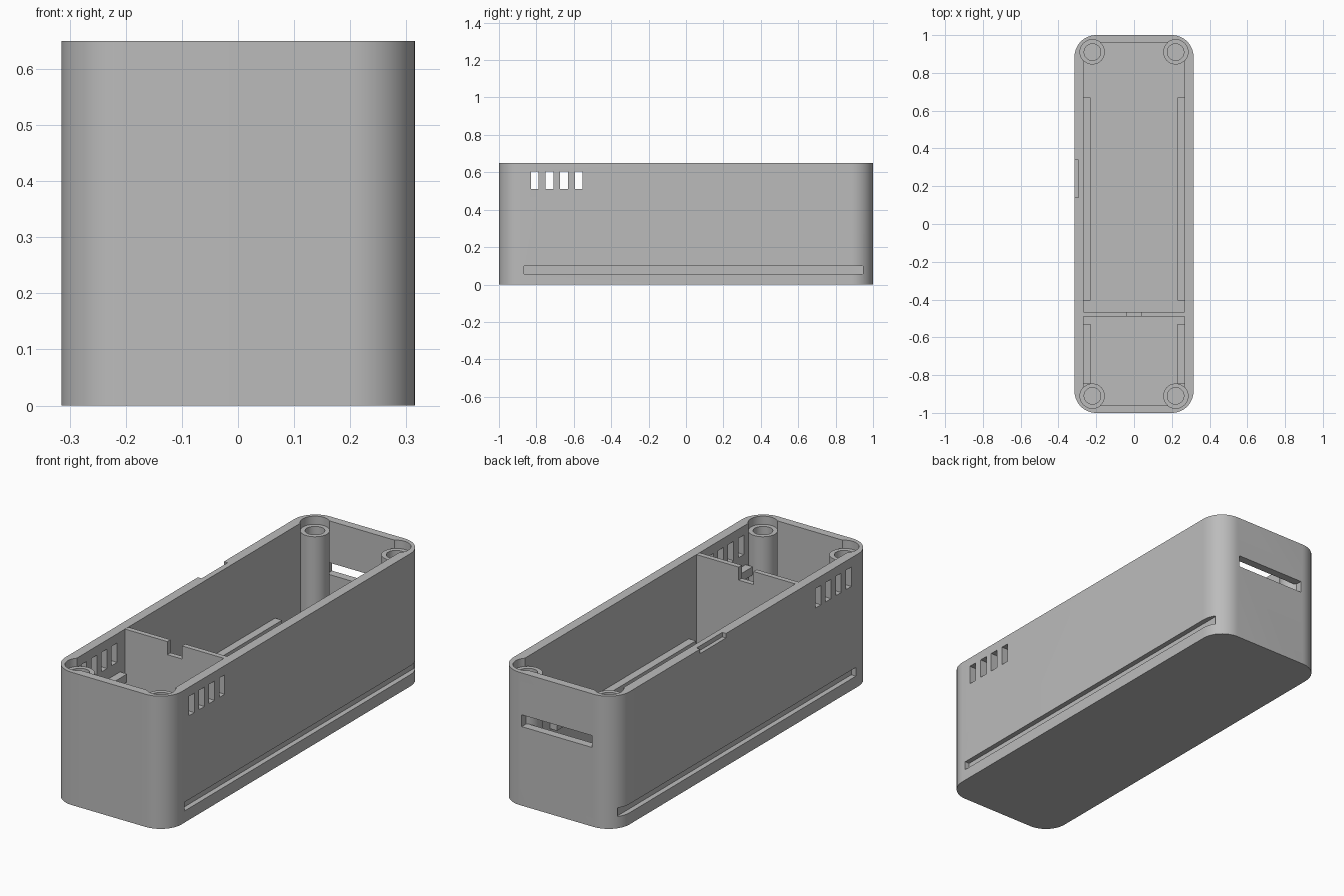
import bpy, bmesh, math

cube = bpy.data.objects.get("Cube")
if cube:
    bpy.data.objects.remove(cube, do_unlink=True)

grey = bpy.data.materials.new("plain grey")
grey.use_nodes = True
color = (0.5, 0.5, 0.5, 1)
grey.diffuse_color = color
grey.node_tree.nodes["Principled BSDF"].inputs["Base Color"].default_value = color

HX, HY, H = 0.315, 1.0, 0.65      # outer half sizes and height
IX, IY, FLOOR = 0.268, 0.96, 0.04  # cavity half sizes and floor
BX, BY, BR, BZ = 0.22, 0.91, 0.066, 0.61  # screw posts


def finish(name, bm):
    bmesh.ops.recalc_face_normals(bm, faces=bm.faces)
    mesh = bpy.data.meshes.new(name)
    bm.to_mesh(mesh)
    bm.free()
    mesh.materials.append(grey)
    ob = bpy.data.objects.new(name, mesh)
    bpy.context.collection.objects.link(ob)
    return ob


def prism(name, pts, z0, z1):
    bm = bmesh.new()
    face = bm.faces.new([bm.verts.new((x, y, z0)) for x, y in pts])
    new = bmesh.ops.extrude_face_region(bm, geom=[face])["geom"]
    bmesh.ops.translate(bm, vec=(0, 0, z1 - z0),
                        verts=[v for v in new if isinstance(v, bmesh.types.BMVert)])
    return finish(name, bm)


def arc(cx, cy, r, start, sweep, n):
    return [(cx + r * math.cos(start + sweep * i / n),
             cy + r * math.sin(start + sweep * i / n)) for i in range(n + 1)]


def rounded(hx, hy, r, n=16):
    pts = []
    for k, (sx, sy) in enumerate(((1, 1), (-1, 1), (-1, -1), (1, -1))):
        pts += arc(sx * (hx - r), sy * (hy - r), r, k * math.pi / 2, math.pi / 2, n)
    return pts


def circle(x, y, r):
    return arc(x, y, r, 0, math.tau, 48)[:-1]


def box(name, x0, x1, y0, y1, z0, z1):
    return prism(name, [(x0, y0), (x1, y0), (x1, y1), (x0, y1)], z0, z1)


def cut(target, cutter):
    cutter.hide_render = True
    mod = target.modifiers.new("cut", "BOOLEAN")
    mod.operation = "DIFFERENCE"
    mod.solver = "EXACT"
    mod.object = cutter
    bpy.context.view_layer.objects.active = target
    bpy.ops.object.modifier_apply(modifier=mod.name)
    bpy.data.objects.remove(cutter, do_unlink=True)


def smooth(ob):
    bpy.ops.object.select_all(action="DESELECT")
    ob.select_set(True)
    bpy.context.view_layer.objects.active = ob
    bpy.ops.object.shade_smooth_by_angle(angle=math.radians(30))


# Hollow case
case = prism("case", rounded(HX, HY, 0.115), 0, H)
cut(case, prism("cavity", rounded(IX, IY, 0.06), FLOOR, H + 0.1))

# Side vents and long side grooves
for s in (-1, 1):
    for i in range(4):
        y = -0.83 + i * 0.0785
        x0, x1 = sorted((s * 0.22, s * 0.4))
        cut(case, box("vent", x0, x1, y, y + 0.042, 0.51, 0.605))
    x0, x1 = sorted((s * (HX - 0.025), s * 0.4))
    cut(case, box("groove", x0, x1, -0.865, 0.95, 0.057, 0.1))

# Back slot and rim notch
cut(case, box("back_slot", -0.19, 0.19, 0.93, 1.1, 0.387, 0.445))
cut(case, box("rim_notch", -0.4, -0.295, 0.14, 0.34, H - 0.022, H + 0.1))

# Screw posts, with round recesses above them in the rim
for sy, end in ((-1, "front"), (1, "back")):
    for sx, side in ((-1, "right"), (1, "left")):
        x, y = sx * BX, sy * BY
        cut(case, prism("recess", circle(x, y, BR), BZ - 0.002, H + 0.1))
        post = prism(f"{end}_{side}_post", circle(x, y, BR - 0.0005), 0.02, BZ)
        cut(post, prism("screw_hole", circle(x, y, 0.044), 0.35, H))
        smooth(post)
smooth(case)

# Partition with a cable notch
partition = box("partition", -IX - 0.005, IX + 0.005, -0.49, -0.465, 0.02, H - 0.001)
cut(partition, box("cable_notch", -0.04, 0.04, -0.6, -0.4, H - 0.065, H + 0.1))

# Inner support ledges along both sides
for s, side in ((-1, "right"), (1, "left")):
    x0, x1 = sorted((s * 0.23, s * (IX + 0.01)))
    box(f"{side}_long_ledge", x0, x1, -0.405, 0.67, 0.23, 0.26)
    box(f"{side}_short_ledge", x0, x1, -0.845, -0.53, 0.415, 0.455)
